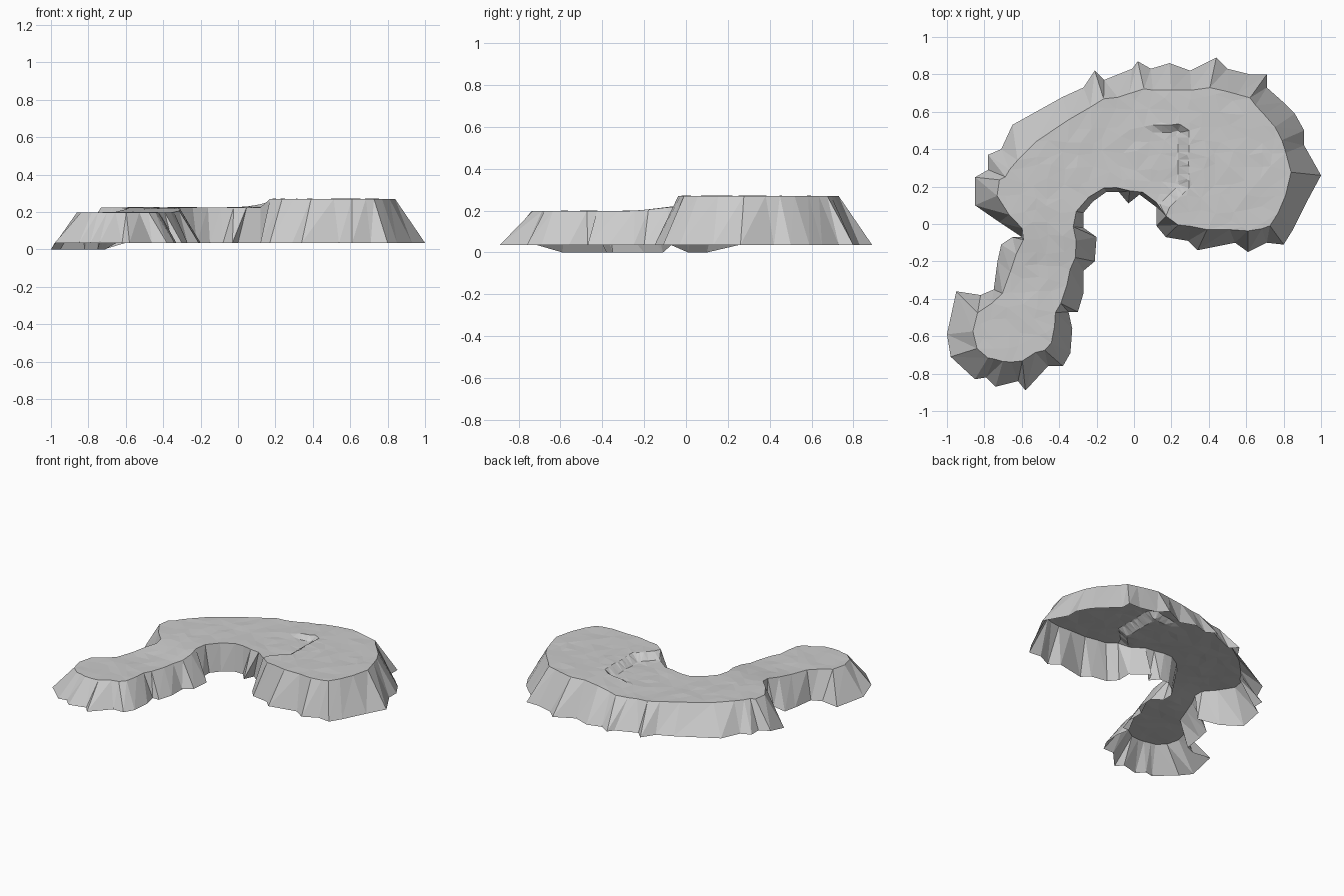
import bpy, bmesh, random
from mathutils import Vector
from mathutils.geometry import delaunay_2d_cdt

random.seed(4)
cube = bpy.data.objects.get("Cube")
if cube:
    bpy.data.objects.remove(cube)

# Foot of the cliff, clockwise from the west: (cliff run-out, foot points)
shores = [
    (.12, [(-.85, .25), (-.78, .29), (-.78, .37), (-.71, .4), (-.65, .53), (-.38, .68), (-.27, .73)]),
    (.13, [(-.21, .82), (-.16, .77), (-.01, .83), (.02, .87), (.09, .83), (.19, .86), (.3, .82),
           (.44, .89), (.5, .83), (.62, .8), (.71, .8)]),
    (.12, [(.71, .73), (.8, .65), (.86, .59), (.91, .5), (.91, .42), (1, .26), (.93, .13), (.85, -.03)]),
    (.09, [(.8, -.11), (.71, -.1), (.61, -.15), (.54, -.1), (.34, -.14), (.29, -.09), (.17, -.07)]),
    (.04, [(.12, -.01), (.12, .09), (0, .18), (-.03, .11), (-.08, .17), (-.15, .17), (-.22, .12), (-.27, .06)]),
    (.09, [(-.27, -.02), (-.2, -.07), (-.21, -.2), (-.27, -.25), (-.27, -.37), (-.3, -.47), (-.35, -.47),
           (-.33, -.56), (-.34, -.69)]),
    (.12, [(-.38, -.76), (-.46, -.76), (-.58, -.89), (-.62, -.84), (-.74, -.87), (-.79, -.82),
           (-.85, -.83), (-.98, -.71), (-1, -.59), (-.95, -.36)]),
    (.08, [(-.82, -.38), (-.75, -.35), (-.73, -.2), (-.71, -.11), (-.65, -.07)]),
    (.04, [(-.6, -.07), (-.72, .01)]),
    (.11, [(-.85, .1)]),
]


def smooth(t):
    t = min(max(t, 0), 1)
    return t * t * (3 - 2 * t)


def ground(x, y):
    """Height of the plateau: low lobe, middle shelf, ramp and raised east end."""
    shelf = .198 + .027 * smooth((y + .3) / .35)
    if y > .5:
        rise = smooth((x + .02) / .34)
    elif y > .22:
        rise = smooth((x - .24) / .05)
    else:
        rise = smooth((x - max(.07, y + .02)) / .06)
    return shelf + (.27 - shelf) * rise


def foot_height(p):
    """The west shore reaches lower than the rest."""
    return 0 if p.x < -.68 and -.7 < p.y < .14 else .035


def average(values, i, reach):
    n = len(values)
    picked = [values[(i + k) % n] for k in range(-reach, reach + 1)]
    return sum(picked[1:], picked[0]) / len(picked)


def inside(p, loop):
    hit = False
    for a, b in zip(loop, loop[1:] + loop[:1]):
        if (a.y > p.y) != (b.y > p.y) and p.x < (b.x - a.x) * (p.y - a.y) / (b.y - a.y) + a.x:
            hit = not hit
    return hit


# Rim: the foot line, smoothed and moved inward
foot = [Vector(p) for run, points in shores for p in points]
runs = [run for run, points in shores for p in points]
count = len(foot)
rim = []
for i, p in enumerate(foot):
    along = foot[(i + 2) % count] - foot[i - 2]
    inward = Vector((along.y, -along.x)).normalized()
    rim.append(p.lerp(average(foot, i, 1), .6) + inward * average(runs, i, 1))
rim = [p.lerp(average(rim, i, 1), .35) for i, p in enumerate(rim)]

# Loose points that give the ground its uneven facets
step = .075
loose = []
for i in range(-14, 15):
    for j in range(-14, 15):
        p = Vector((i + random.uniform(-.3, .3), j + random.uniform(-.3, .3))) * step
        if inside(p, rim) and min((p - q).length for q in rim) > .035:
            loose.append(p)
# Extra points along the inner step of the raised end
for k in range(8):
    t = k / 7
    for x in (.235, .295):
        loose.append(Vector((x, .23 + .27 * t)))
    for side in (.02, .09):
        loose.append(Vector((.1 + .12 * t + side, .09 + .12 * t)))
for x in (.1, .15, .2, .25):
    loose += [Vector((x, .49)), Vector((x, .53))]
loose = [p for p in loose if inside(p, rim)]

points, edges, faces, *rest = delaunay_2d_cdt(rim + loose, [], [list(range(count))], 1, 1e-5)

bm = bmesh.new()

# Plateau top
top = []
for p in points:
    on_rim = min((p - q).length for q in rim) < .001
    bump = 0 if on_rim else random.uniform(-.003, .002)
    top.append(bm.verts.new((p.x, p.y, ground(p.x, p.y) + bump)))
for f in faces:
    bm.faces.new([top[i] for i in f])

# Cliff wall, open underneath
upper = [bm.verts.new((p.x, p.y, ground(p.x, p.y))) for p in rim]
lower = [bm.verts.new((p.x, p.y, foot_height(p))) for p in foot]
for i in range(count):
    j = (i + 1) % count
    bm.faces.new((upper[i], upper[j], lower[j]))
    bm.faces.new((upper[i], lower[j], lower[i]))
bmesh.ops.remove_doubles(bm, verts=bm.verts, dist=.0005)
bmesh.ops.recalc_face_normals(bm, faces=bm.faces)
if sum(f.normal.z * f.calc_area() for f in bm.faces) < 0:
    bmesh.ops.reverse_faces(bm, faces=bm.faces)

mesh = bpy.data.meshes.new("rock_plateau")
bm.to_mesh(mesh)
bm.free()
plateau = bpy.data.objects.new("rock_plateau", mesh)
bpy.context.collection.objects.link(plateau)

# Plain grey stone
stone = bpy.data.materials.new("grey_stone")
stone.use_nodes = True
colour = (.6, .6, .6, 1)
stone.diffuse_color = colour
stone.node_tree.nodes["Principled BSDF"].inputs["Base Color"].default_value = colour
mesh.materials.append(stone)
